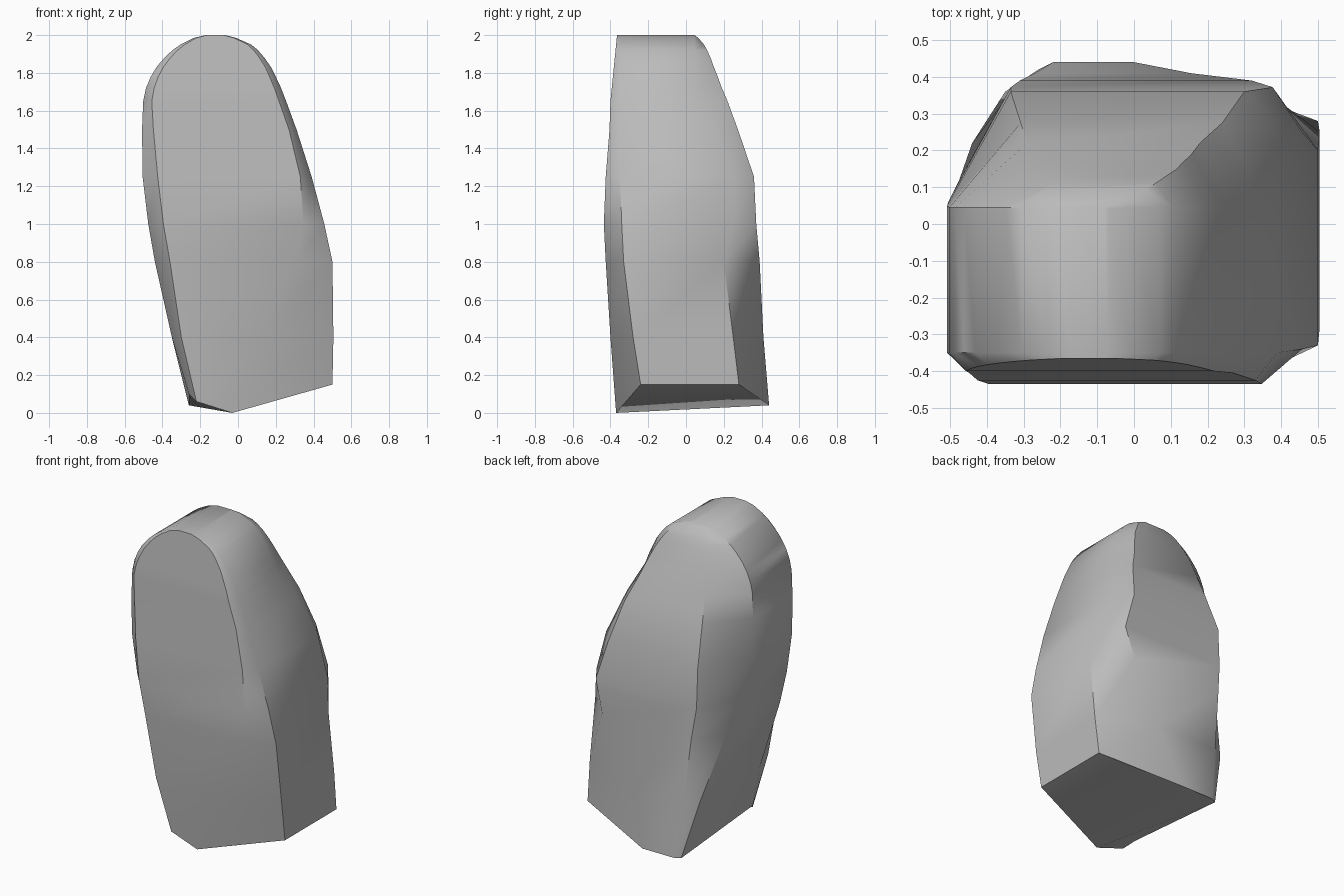
import bpy
import bmesh

cube = bpy.data.objects.get("Cube")
if cube:
    bpy.data.objects.remove(cube, do_unlink=True)

# Single stone colour
stone = bpy.data.materials.new("grey_stone")
stone.use_nodes = True
colour = (0.5, 0.5, 0.5, 1)
stone.diffuse_color = colour
stone.node_tree.nodes["Principled BSDF"].inputs["Base Color"].default_value = colour


def section(z, left, right, front, back, rim_left, rim_right, inset):
    """Eight-sided slice: flat front and back, side walls and four chamfers.

    left, right: side wall positions in x
    front, back: face positions in y
    rim_left, rim_right: (front y, back y) of each side wall
    inset: chamfer widths for front left, front right, back right, back left
    """
    fl, fr, br, bl = inset
    return [
        (left, rim_left[0], z), (left + fl, front, z),
        (right - fr, front, z), (right, rim_right[0], z),
        (right, rim_right[1], z), (right - br, back, z),
        (left + bl, back, z), (left, rim_left[1], z),
    ]


# Slanted foot of the stone, lowest at the front
foot = [
    (-.26, -.30, .10), (-.22, -.36, .06), (-.03, -.37, 0), (.5, -.24, .15),
    (.5, .28, .15), (0, .44, .04), (-.22, .44, .04), (-.26, .42, .04),
]

# Body slices where the chamfers vary
body = [
    section(.4, -.35, .505, -.40, .41, (-.25, .36), (-.28, .25), (.05, .4, .35, .08)),
    section(.8, -.44, .5, -.425, .39, (-.32, .22), (-.33, .2), (.08, .2, .18, .13)),
    section(1.0, -.475, .457, -.435, .372, (-.34, .12), (-.34, .25), (.08, .11, .08, .14)),
    section(1.25, -.505, .39, -.425, .36, (-.35, .06), (-.35, .25), (.08, .06, .09, .17)),
    section(1.5, -.508, .31, -.405, .275, (-.35, .05), (-.35, .15), (.06, .04, .07, .2)),
]

# Rounded crown: height, left, right, back face
crown = [
    (1.65, -.502, .255, .22), (1.72, -.487, .228, .19), (1.78, -.462, .2, .168),
    (1.83, -.432, .175, .148), (1.88, -.39, .14, .13), (1.92, -.347, .106, .112),
    (1.95, -.305, .07, .095), (1.985, -.235, -.01, .065), (2.0, -.17, -.07, .045),
]
for z, left, right, back in crown:
    width = right - left
    front = -.365 - .1 * (2 - z)
    rim = (-.35, .045)
    body.append(section(z, left, right, front, back, rim, rim,
                        [width * share for share in (.06, .05, .1, .28)]))

# Skin the slices into one closed stone
bm = bmesh.new()
rings = [[bm.verts.new(p) for p in ring] for ring in [foot] + body]
for low, high in zip(rings, rings[1:]):
    for i in range(len(low)):
        j = (i + 1) % len(low)
        bm.faces.new((low[i], low[j], high[j], high[i]))

# Underside folds along a ridge from front to back
base = rings[0]
bm.faces.new(base[2:7])
bm.faces.new(base[6:] + base[:3])
bm.faces.new(rings[-1])
bmesh.ops.recalc_face_normals(bm, faces=bm.faces[:])

mesh = bpy.data.meshes.new("standing_stone")
bm.to_mesh(mesh)
bm.free()
mesh.materials.append(stone)
slab = bpy.data.objects.new("standing_stone", mesh)
bpy.context.collection.objects.link(slab)

# Smooth faces with crisp rims
bpy.ops.object.select_all(action="DESELECT")
slab.select_set(True)
bpy.context.view_layer.objects.active = slab
bpy.ops.object.shade_smooth_by_angle(angle=0.75)
